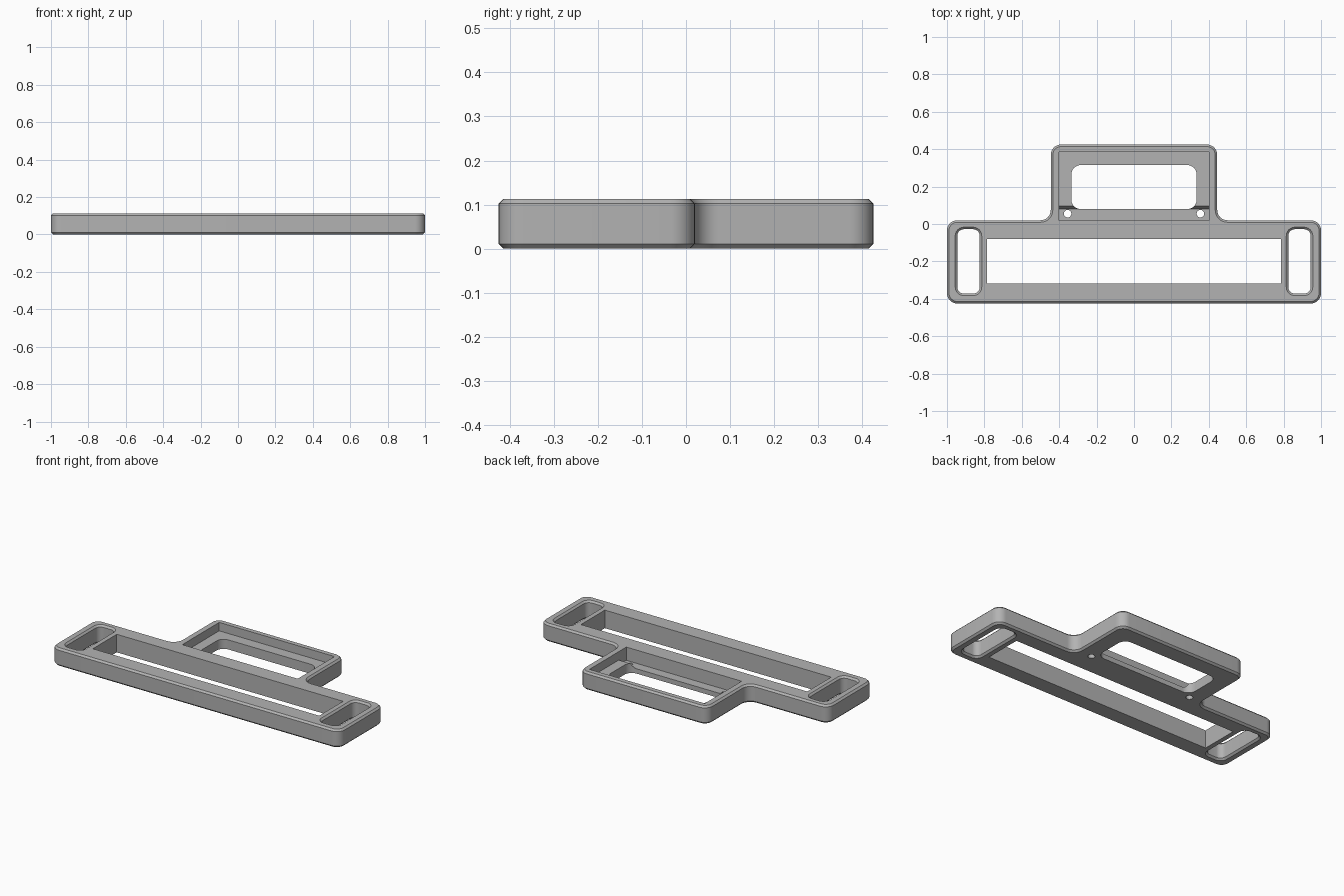
import bpy, bmesh, math
from mathutils import Vector

cube = bpy.data.objects.get("Cube")
if cube:
    bpy.data.objects.remove(cube, do_unlink=True)

HEIGHT = 0.113
CHAMFER = 0.011

grey = bpy.data.materials.new("plain grey")
grey.use_nodes = True
colour = (0.45, 0.45, 0.45, 1)
grey.diffuse_color = colour
grey.node_tree.nodes["Principled BSDF"].inputs["Base Color"].default_value = colour


def outline(corners, radius, inset=0.0, steps=8):
    """Counter-clockwise outline with rounded corners, optionally inset."""
    if radius == 0:
        return list(corners)
    points = []
    for i, corner in enumerate(corners):
        p = Vector(corner)
        d1 = (p - Vector(corners[i - 1])).normalized()
        d2 = (Vector(corners[(i + 1) % len(corners)]) - p).normalized()
        turn = 1 if d1.cross(d2) > 0 else -1
        centre = p + radius * (d2 - d1)
        r = radius - inset * turn
        for k in range(steps + 1):
            t = math.pi / 2 * k / steps
            points.append(centre + r * (d1 * math.sin(t) - d2 * math.cos(t)))
    return points


def loft(name, rings):
    """Solid through matching rings of 3D points."""
    bm = bmesh.new()
    loops = [[bm.verts.new(p) for p in ring] for ring in rings]
    for a, b in zip(loops, loops[1:]):
        for i in range(len(a)):
            j = (i + 1) % len(a)
            bm.faces.new((a[i], a[j], b[j], b[i]))
    bm.faces.new(loops[0][::-1])
    bm.faces.new(loops[-1])
    bmesh.ops.recalc_face_normals(bm, faces=bm.faces)
    mesh = bpy.data.meshes.new(name)
    bm.to_mesh(mesh)
    bm.free()
    obj = bpy.data.objects.new(name, mesh)
    mesh.materials.append(grey)
    bpy.context.collection.objects.link(obj)
    return obj


def slab(name, corners, radius, levels):
    """Upright solid from (height, inset) levels."""
    return loft(name, [[(x, y, z) for x, y in outline(corners, radius, inset)]
                       for z, inset in levels])


def box(x0, x1, y0, y1):
    return [(x0, y0), (x1, y0), (x1, y1), (x0, y1)]


# Wide bar with a narrower bay behind it, chamfered above and below
frame = slab("mounting_frame",
             [(-1, -0.425), (1, -0.425), (1, 0.02), (0.445, 0.02),
              (0.445, 0.425), (-0.445, 0.425), (-0.445, 0.02), (-1, 0.02)],
             0.055,
             [(0, CHAMFER), (CHAMFER, 0), (HEIGHT - CHAMFER, 0), (HEIGHT, CHAMFER)])

through = [(-0.1, 0), (0.3, 0)]
cutters = [
    # Long central slot and the rounded window in the bay floor
    slab("long_slot_cutter", box(-0.785, 0.785, -0.317, -0.08), 0, through),
    slab("window_cutter", box(-0.335, 0.335, 0.08, 0.315), 0.05, through),
]

# Bay recess, with its floor stepped down along the front
recess = [(0.02, 0.03), (0.08, 0.03), (0.095, 0.06), (0.385, 0.06),
          (0.385, 0.2), (0.02, 0.2)]
cutters.append(loft("recess_cutter",
                    [[(x, y, z) for y, z in recess] for x in (-0.4, 0.4)]))

# Strap slots with flared rims, and small screw holes, on both sides
flare = [(-0.02, -0.031), (CHAMFER, 0), (HEIGHT - CHAMFER, 0), (HEIGHT + 0.02, -0.031)]
for side in (-1, 1):
    cx = side * 0.885
    cutters.append(slab("strap_slot_cutter",
                        box(cx - 0.06, cx + 0.06, -0.372, -0.028), 0.035, flare))
    hx, hy, r = side * 0.355, 0.055, 0.02
    cutters.append(slab("screw_hole_cutter",
                        box(hx - r, hx + r, hy - r, hy + r), r * 0.999, through))

bpy.ops.object.select_all(action='DESELECT')
bpy.context.view_layer.objects.active = frame
frame.select_set(True)
for cutter in cutters:
    cutter.hide_render = True
    mod = frame.modifiers.new("cut", 'BOOLEAN')
    mod.operation = 'DIFFERENCE'
    mod.solver = 'EXACT'
    mod.object = cutter
    bpy.ops.object.modifier_apply(modifier=mod.name)
    bpy.data.objects.remove(cutter, do_unlink=True)

bpy.ops.object.shade_smooth_by_angle(angle=math.radians(30))
